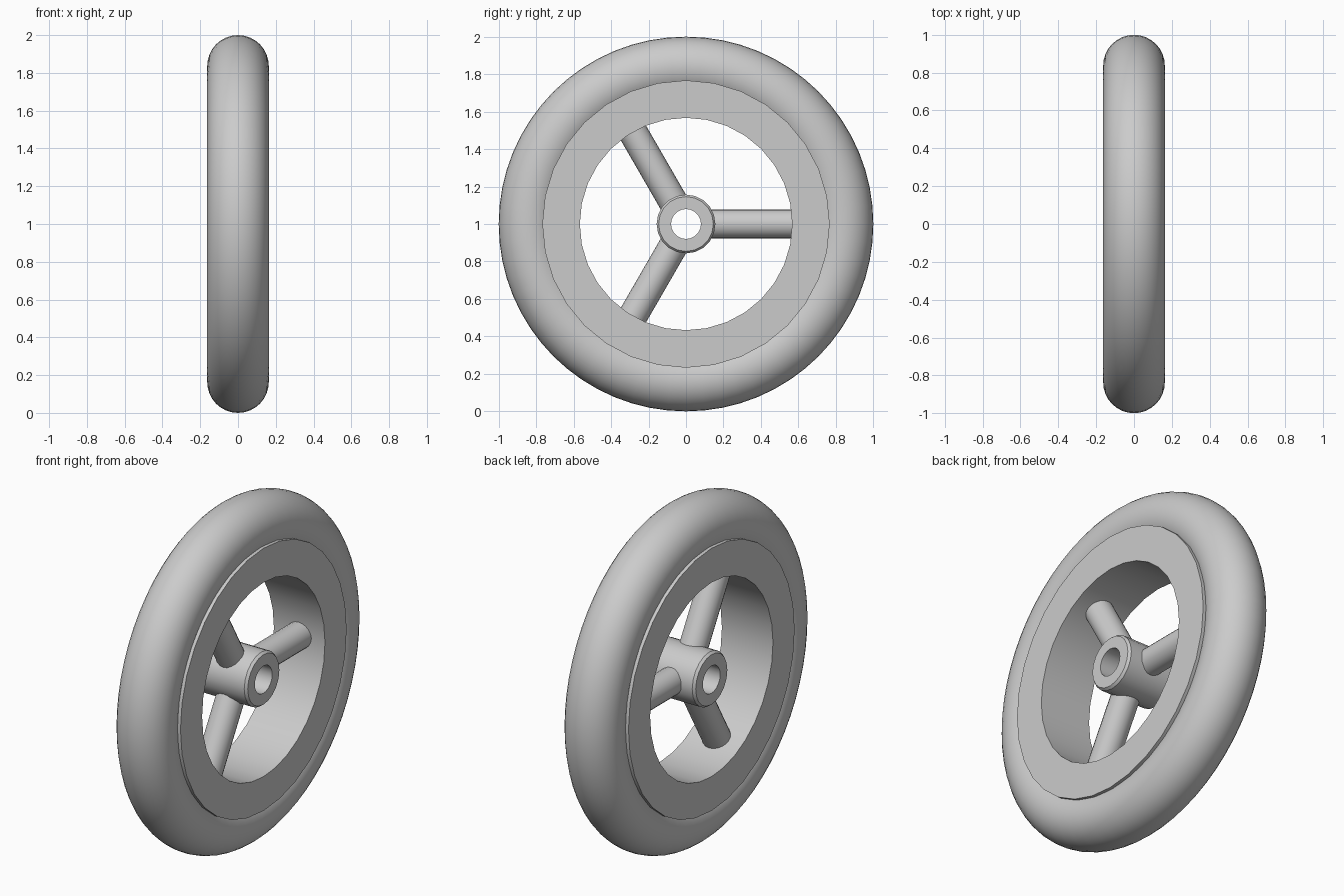
import bpy, bmesh, math
from mathutils import Matrix

if "Cube" in bpy.data.objects:
    bpy.data.objects.remove(bpy.data.objects["Cube"])

CENTRE = Matrix.Translation((0, 0, 1))
grey = bpy.data.materials.new("light grey")
grey.diffuse_color = (0.6, 0.6, 0.6, 1)
grey.use_nodes = True
grey.node_tree.nodes["Principled BSDF"].inputs["Base Color"].default_value = grey.diffuse_color


def finish(name, bm):
    """Turn a bmesh into a smooth-shaded grey object at the wheel centre."""
    bmesh.ops.recalc_face_normals(bm, faces=bm.faces)
    bmesh.ops.transform(bm, matrix=CENTRE, verts=bm.verts)
    mesh = bpy.data.meshes.new(name)
    bm.to_mesh(mesh)
    bm.free()
    mesh.materials.append(grey)
    obj = bpy.data.objects.new(name, mesh)
    bpy.context.collection.objects.link(obj)
    bpy.ops.object.select_all(action='DESELECT')
    obj.select_set(True)
    bpy.context.view_layer.objects.active = obj
    bpy.ops.object.shade_smooth_by_angle(angle=math.radians(35))


def lathe(name, profile, sides):
    """Revolve a closed (x, radius) profile around the axle."""
    bm = bmesh.new()
    rings = []
    for i in range(sides):
        a = 2 * math.pi * i / sides
        rings.append([bm.verts.new((x, r * math.cos(a), r * math.sin(a))) for x, r in profile])
    n = len(profile)
    for i in range(sides):
        p, q = rings[i], rings[(i + 1) % sides]
        for j in range(n):
            k = (j + 1) % n
            bm.faces.new((p[j], p[k], q[k], q[j]))
    finish(name, bm)


# Round tyre
steps = [2 * math.pi * i / 32 for i in range(32)]
lathe("tyre", [(0.163 * math.cos(t), 0.837 + 0.163 * math.sin(t)) for t in steps], 64)

# Flat-sided rim, slightly proud of the tyre
lathe("rim", [(-0.165, 0.567), (0.165, 0.567), (0.165, 0.767), (-0.165, 0.767)], 32)

# Hub with a bore and small bevelled ends
lathe("hub", [(-0.165, 0.08), (0.165, 0.08), (0.165, 0.146), (0.15, 0.157),
              (-0.15, 0.157), (-0.165, 0.146)], 20)

# Three round spokes running from inside the hub wall into the rim
for i in range(3):
    bm = bmesh.new()
    bmesh.ops.create_cone(bm, cap_ends=True, segments=20, radius1=0.078, radius2=0.078, depth=0.48)
    # stand the spoke outward along +y, then turn it around the axle
    place = (Matrix.Rotation(i * 2 * math.pi / 3, 4, 'X') @ Matrix.Translation((0, 0.35, 0))
             @ Matrix.Rotation(math.pi / 2, 4, 'X'))
    bmesh.ops.transform(bm, matrix=place, verts=bm.verts)
    finish(f"spoke_{i + 1}", bm)
